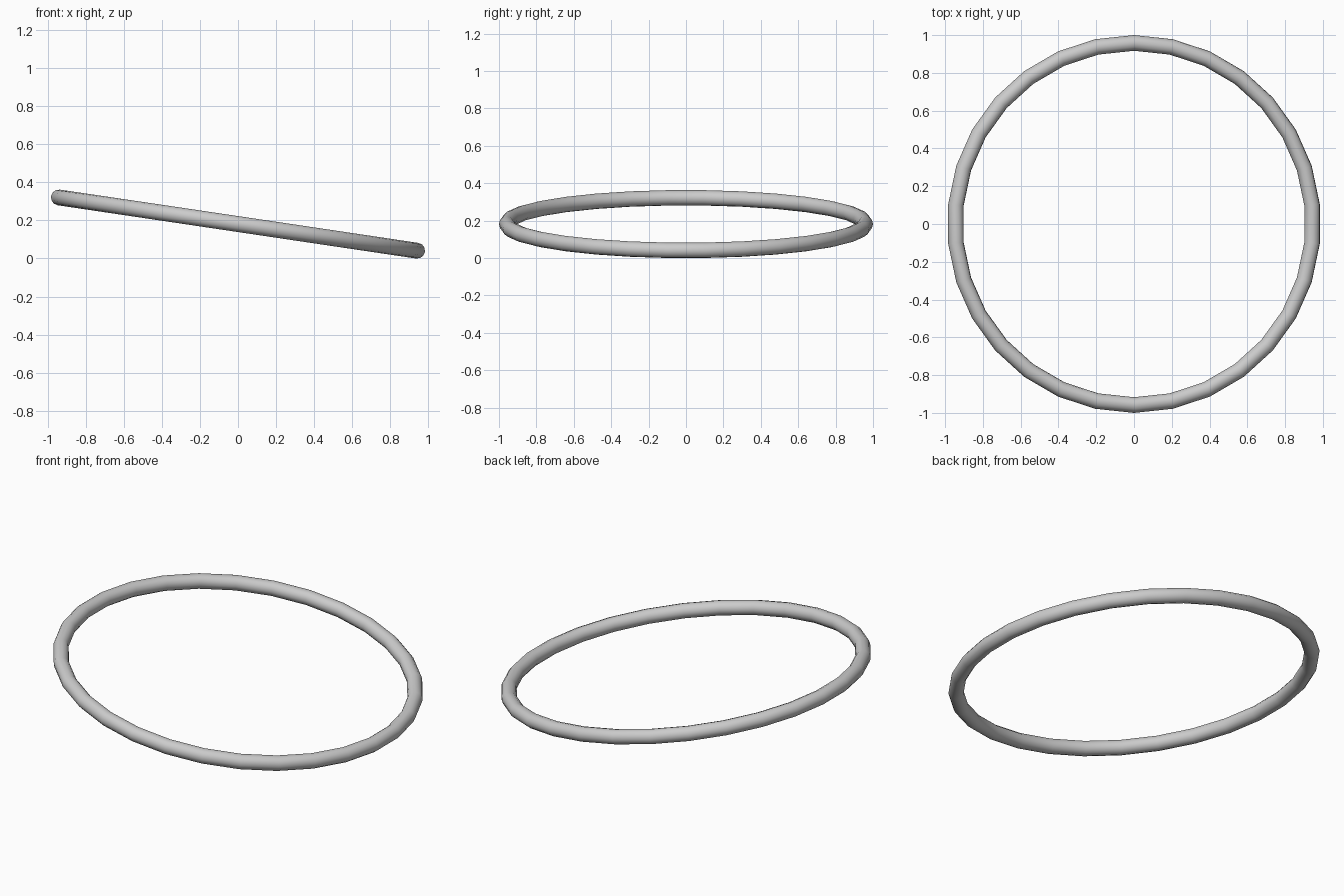
import bpy
from math import radians
from mathutils import Matrix

if "Cube" in bpy.data.objects:
    bpy.data.objects.remove(bpy.data.objects["Cube"])

MAJOR, MINOR, TILT = 0.9585, 0.0415, radians(8.45)

# Thin ring: 30 segments, a corner on the y axis
bpy.ops.mesh.primitive_torus_add(major_radius=MAJOR, minor_radius=MINOR,
                                 major_segments=30, minor_segments=12)
ring = bpy.context.object
ring.name = "tilted_ring"

# Tilt down to the right and rest it on the ground
ring.data.transform(Matrix.Rotation(TILT, 4, 'Y') @ Matrix.Rotation(radians(90), 4, 'Z'))
lowest = min(v.co.z for v in ring.data.vertices)
ring.data.transform(Matrix.Translation((0, 0, -lowest)))

bpy.ops.object.shade_smooth_by_angle(angle=radians(35))
